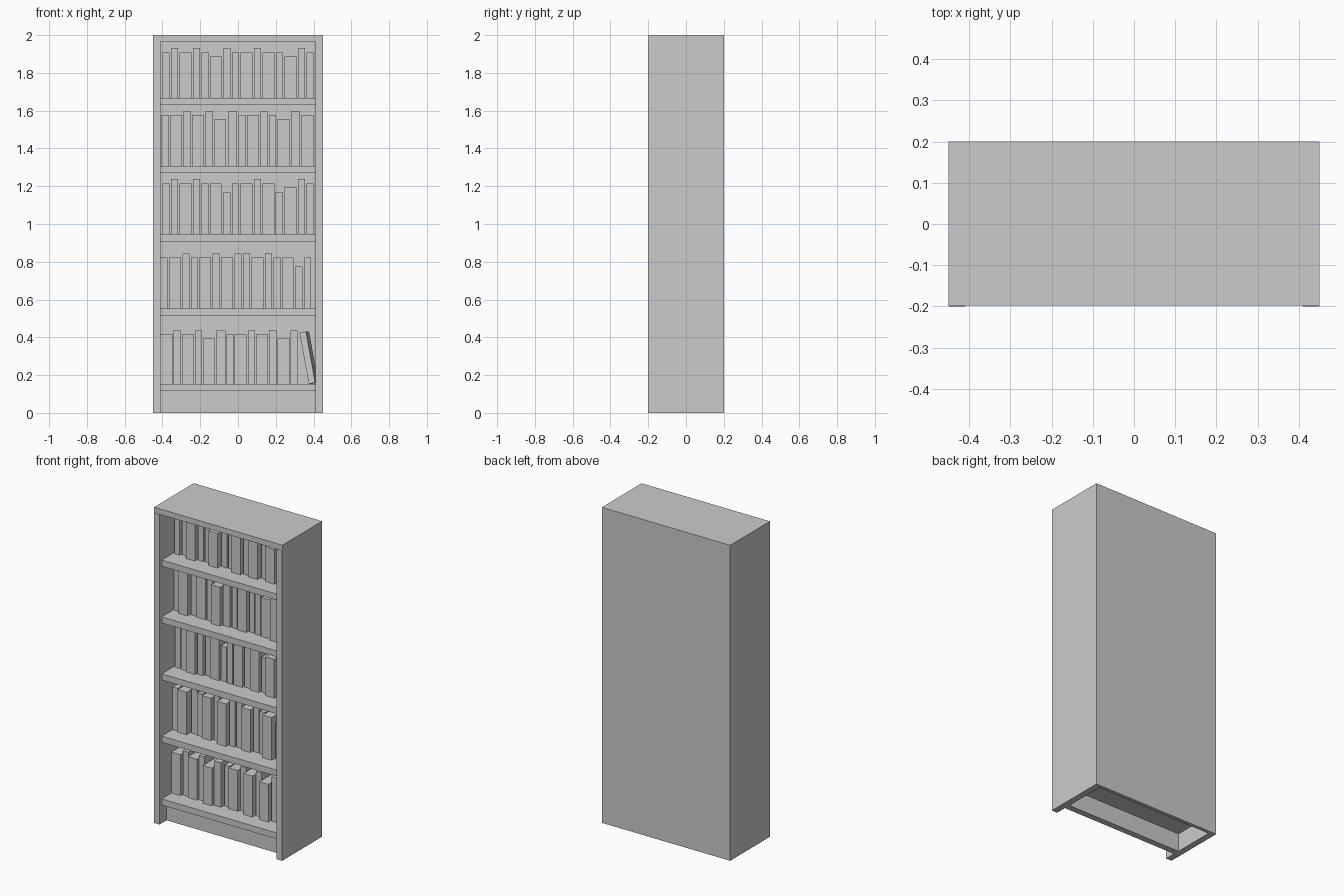
import bpy, bmesh, random
from mathutils import Matrix, Vector

if "Cube" in bpy.data.objects:
    bpy.data.objects.remove(bpy.data.objects["Cube"])

random.seed(4)

def add_box(bm, lo, hi, mat=None):
    lo, hi = Vector(lo), Vector(hi)
    m = Matrix.Translation((lo + hi) / 2) @ Matrix.Diagonal((*(hi - lo), 1))
    bmesh.ops.create_cube(bm, size=1, matrix=(mat @ m) if mat else m)

def finish(bm, name):
    me = bpy.data.meshes.new(name)
    bm.to_mesh(me)
    bm.free()
    ob = bpy.data.objects.new(name, me)
    bpy.context.collection.objects.link(ob)
    return ob

def box(name, lo, hi):
    bm = bmesh.new()
    add_box(bm, lo, hi)
    return finish(bm, name)

# carcass
box("left_side", (-.45, -.2, 0), (-.41, .2, 1.965))
box("right_side", (.41, -.2, 0), (.45, .2, 1.965))
box("top_board", (-.45, -.198, 1.965), (.45, .2, 2))
box("back_panel", (-.41, .178, 0), (.41, .2, 1.965))
box("plinth", (-.41, -.13, 0), (.41, -.09, .117))

# book kinds: width, height change, front position
KINDS = {
    "n": (.037, 0, -.06),       # thin
    "t": (.038, .022, -.055),   # thin and tall
    "s": (.040, -.047, -.06),   # thin and short
    "W": (.063, 0, -.075),      # thick
    "S": (.063, -.021, -.08),   # thick and short
    "T": (.048, .022, -.075),   # medium and tall
}

# shelf top, book height, left and right end of the row, row of books
ROWS = [
    (.154, .26, -.41, .316, "WtWtSTnWtWtSt"),
    (.552, .27, -.41, .387, "nWtnWtWttWtnWsn"),
    (.947, .268, -.40, .40, "ntWtnWsnWtWsStn"),
    (1.308, .268, -.405, .40, "nWtWtSTnWtnSTW"),
    (1.668, .241, -.40, .40, "ntWtnStnWtWnStn"),
]

for i, (z, height, x, end, row) in enumerate(ROWS, 1):
    box(f"shelf_{i}", (-.41, -.178, z - .039), (.41, .178, z))
    # upright books, spread evenly between the row ends
    gap = (end - x - sum(KINDS[k][0] for k in row)) / (len(row) - 1)
    bm = bmesh.new()
    for k in row:
        w, dh, front = KINDS[k]
        front += random.uniform(-.012, .012)
        add_box(bm, (x, front, z), (x + w, .15, z + height + dh))
        x += w + gap
    finish(bm, f"books_{i}")

# leaning book at the end of the lowest row
bm = bmesh.new()
lean = (Matrix.Translation((.409, -.07, .16)) @ Matrix.Rotation(-.08, 4, 'Z')
        @ Matrix.Rotation(-.18, 4, 'Y'))
add_box(bm, (-.035, 0, 0), (0, .2, .275), lean)
finish(bm, "leaning_book")
